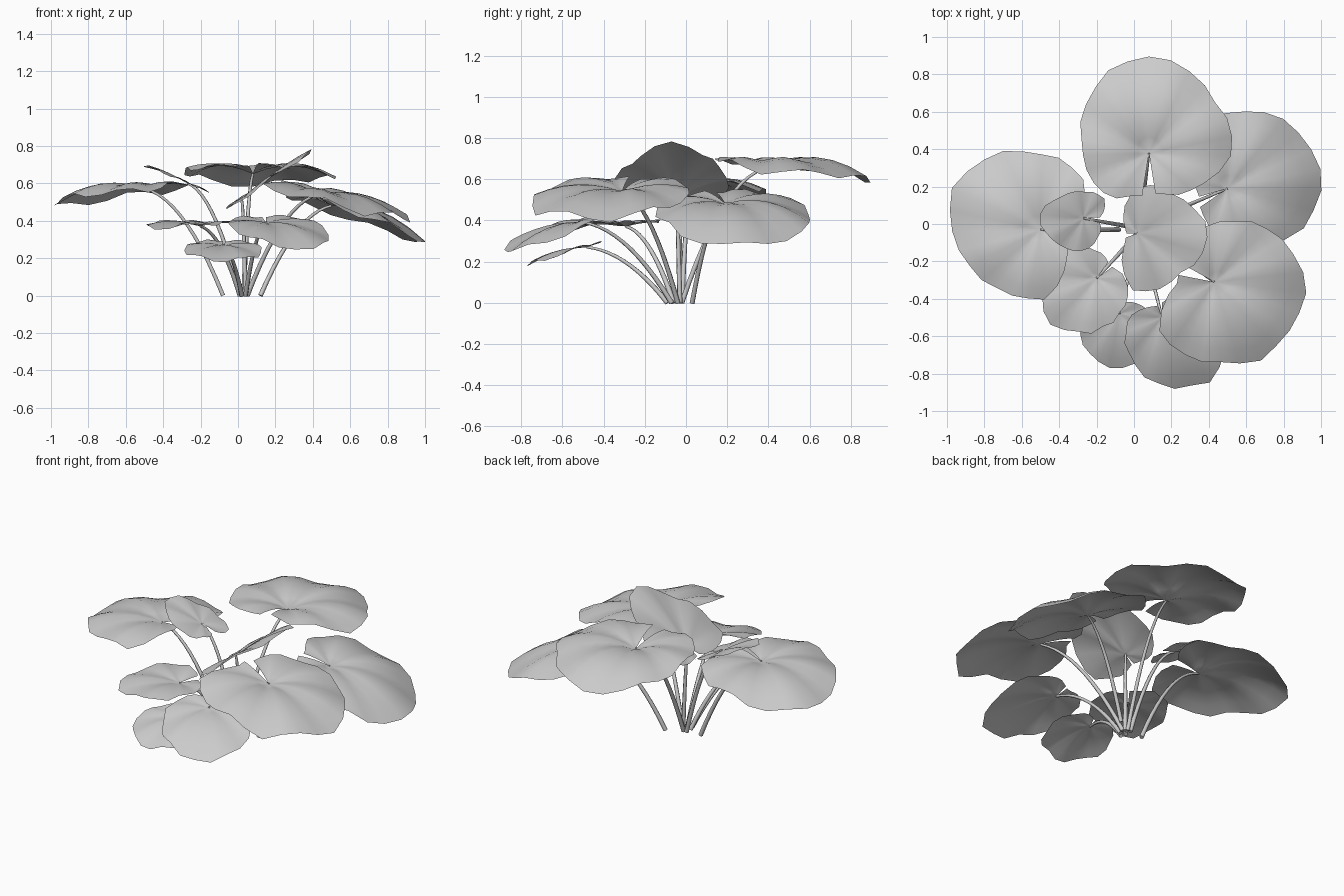
import bpy, math, random
from mathutils import Vector

if "Cube" in bpy.data.objects:
    bpy.data.objects.remove(bpy.data.objects["Cube"])

random.seed(4)
SPOKES, RINGS, GAP = 27, 6, math.radians(9)


def radius_at(radii, a):
    """Smooth periodic interpolation of 8 radii given every 45 degrees."""
    f = (a / math.radians(45)) % 8
    i, t = int(f), f - int(f)
    p0, p1, p2, p3 = (radii[(i + k) % 8] for k in (-1, 0, 1, 2))
    r = 0.5 * (2*p1 + (p2 - p0)*t + (2*p0 - 5*p1 + 4*p2 - p3)*t*t
               + (3*p1 - p0 - 3*p2 + p3)*t**3)
    return max(r, 0.03)


def blade(name, centre, notch, radii, slope, rise, droop):
    """Round leaf with a notch: spokes fan out from the stalk joint."""
    c = Vector(centre)
    start = math.radians(notch) + GAP
    verts, faces = [c], []
    for s in range(SPOKES):
        a = start + (2*math.pi - 2*GAP) * s / (SPOKES - 1)
        rim = radius_at(radii, a)
        rim *= 1 + random.uniform(-0.035, 0.035)
        fold = 0.04 * math.cos(7 * (a - start)) * rim
        for k in range(1, RINGS + 1):
            r = rim * k / RINGS
            dx, dy = r * math.cos(a), r * math.sin(a)
            z = slope[0]*dx + slope[1]*dy + rise*r - droop*r*r
            verts.append(c + Vector((dx, dy, z + fold * k / RINGS)))
    for s in range(SPOKES - 1):
        p, q = 1 + s*RINGS, 1 + (s + 1)*RINGS
        faces.append((0, p, q))
        for k in range(RINGS - 1):
            faces.append((p + k, p + k + 1, q + k + 1, q + k))
    me = bpy.data.meshes.new(name)
    me.from_pydata(verts, [], faces)
    me.shade_smooth()
    ob = bpy.data.objects.new(name, me)
    bpy.context.collection.objects.link(ob)


def stalk(name, base, tip):
    """Tapered stem arching out from the crown to the leaf joint."""
    a, b = Vector((*base, 0)), Vector(tip)
    m = a.lerp(b, 0.5)
    m.z = b.z * 0.92
    cu = bpy.data.curves.new(name, 'CURVE')
    cu.dimensions = '3D'
    cu.bevel_depth, cu.bevel_resolution, cu.use_fill_caps = 0.013, 1, True
    sp = cu.splines.new('POLY')
    sp.points.add(11)
    for i, p in enumerate(sp.points):
        t = i / 11
        p.co = (*((1-t)**2 * a + 2*t*(1-t) * m + t*t * b), 1)
        p.radius = 1 - 0.45 * t
    ob = bpy.data.objects.new(name, cu)
    bpy.context.collection.objects.link(ob)
    bpy.ops.object.select_all(action='DESELECT')
    ob.select_set(True)
    bpy.context.view_layer.objects.active = ob
    bpy.ops.object.convert(target='MESH')
    bpy.ops.object.shade_smooth()


def leaf(name, base, centre, notch, radii, slope=(0, 0), rise=0.35, droop=0.9):
    blade(name + "_leaf", centre, notch, radii, slope, rise, droop)
    stalk(name + "_stem", base, centre)


# Large outer leaves
leaf("back", (0.03, -0.02), (0.08, 0.38, 0.65), 270,
     (0.43, 0.46, 0.53, 0.43, 0.36, 0.31, 0.22, 0.30), rise=0.48, droop=1.15)
leaf("right_back", (0.12, 0.03), (0.50, 0.19, 0.48), 205,
     (0.49, 0.48, 0.41, 0.33, 0.17, 0.19, 0.30, 0.41), (-0.2, 0), 0.35, 1.1)
leaf("right_front", (0.05, -0.04), (0.43, -0.31, 0.54), 160,
     (0.48, 0.41, 0.31, 0.23, 0.20, 0.40, 0.43, 0.49), (-0.17, 0.03), 0.35, 0.9)
leaf("left", (-0.08, -0.03), (-0.50, -0.03, 0.57), 348,
     (0.15, 0.33, 0.41, 0.50, 0.49, 0.40, 0.37, 0.21), (0.02, 0), 0.35, 1.0)

# Upright young leaves in the middle
leaf("centre", (0.04, -0.03), (0.02, -0.05, 0.51), 190,
     (0.38, 0.29, 0.24, 0.11, 0.06, 0.11, 0.31, 0.31), (0.72, 0), 0.2, 0.6)
leaf("small_left", (0.01, -0.02), (-0.27, 0.03, 0.60), 355,
     (0.09, 0.15, 0.14, 0.17, 0.23, 0.19, 0.17, 0.12), (-0.45, 0), 0.15, 0.8)

# Low leaves at the front
leaf("left_front", (0.01, -0.06), (-0.20, -0.29, 0.37), 45,
     (0.15, 0.10, 0.15, 0.21, 0.27, 0.34, 0.28, 0.21), (0, 0.02), 0.3, 0.9)
leaf("low_front", (0.02, -0.09), (-0.08, -0.48, 0.27), 80,
     (0.17, 0.09, 0.05, 0.10, 0.17, 0.26, 0.29, 0.27), (0, 0.22), 0.2, 0.9)
leaf("front", (0.04, -0.07), (0.15, -0.50, 0.39), 100,
     (0.30, 0.16, 0.08, 0.08, 0.17, 0.26, 0.36, 0.42), (-0.05, 0.22), 0.25, 0.9)
